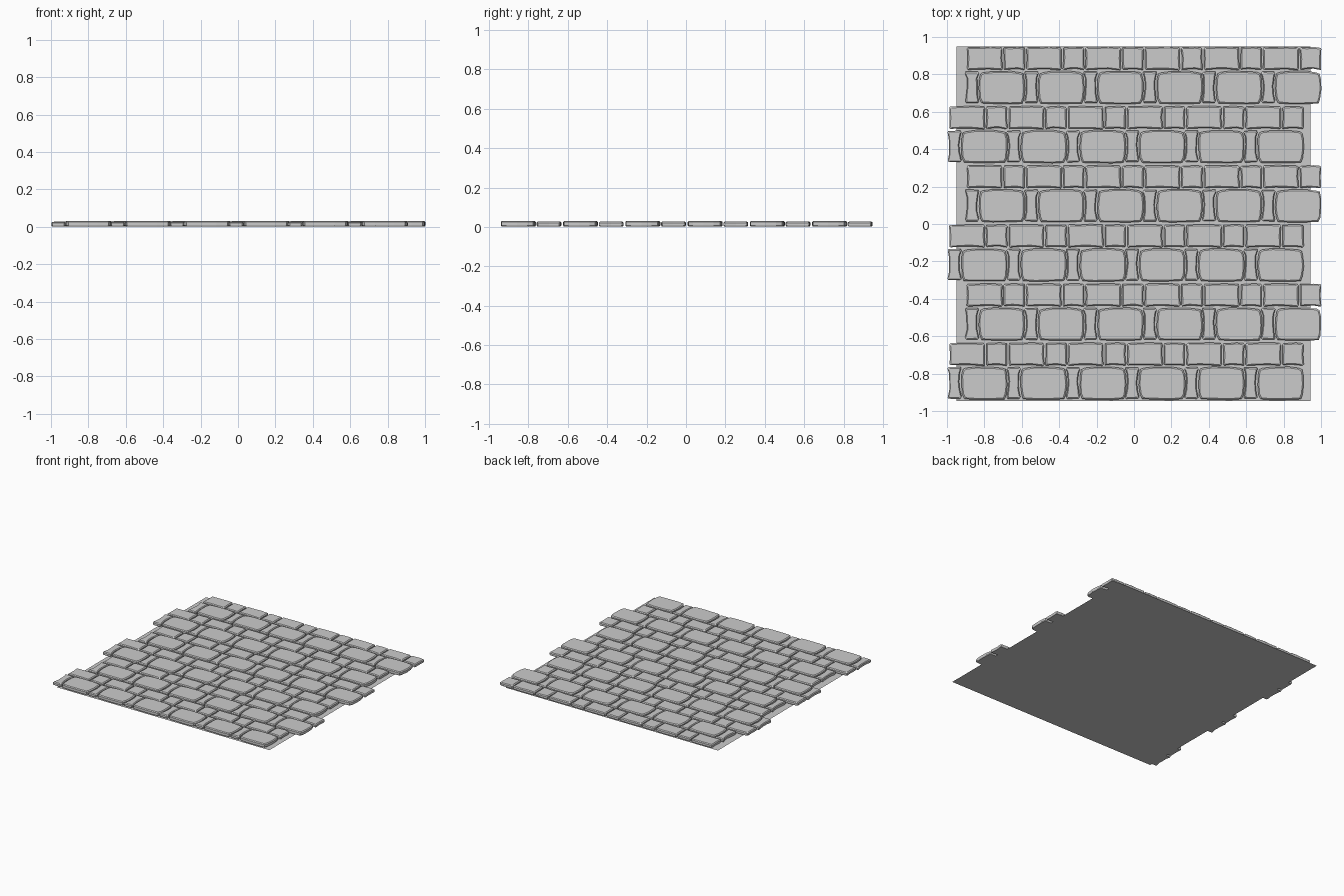
import bpy, bmesh, random

if "Cube" in bpy.data.objects:
    bpy.data.objects.remove(bpy.data.objects["Cube"])

random.seed(4)
PITCH_X = 0.3168      # one wide + one narrow stone
PITCH_Y = 0.6325      # four courses
SHIFT = -0.094        # running-bond offset of alternate course pairs

# Outlines in a -1..1 box, counter-clockwise
BIG = [(-.88, -.97), (-.4, -1), (.4, -1), (.88, -.97), (.96, -.7), (1, -.1),
       (.98, .5), (.92, .84), (.8, .92), (.4, .99), (-.4, .99), (-.8, .92),
       (-.93, .84), (-.98, .5), (-1, -.1), (-.96, -.7)]
WAIST = [(-.85, -1), (.85, -1), (1, -.9), (.78, -.4), (.72, .1), (.8, .6),
         (1, .9), (.9, 1), (-.9, 1), (-1, .9), (-.8, .6), (-.72, .1),
         (-.78, -.4), (-1, -.9)]
BLOCK = [(-.95, -.97), (-.3, -.92), (.3, -.92), (.95, -1), (1, -.9), (.97, 0),
         (.99, .85), (.94, .95), (.3, 1), (-.3, .98), (-.95, .96), (-1, .85),
         (-.98, 0), (-1, -.9)]


def add_stone(bm, outline, cx, cy, w, h, top):
    """Slab with a chamfered upper rim and a slightly tucked lower rim."""
    jit = [(random.uniform(-.002, .002), random.uniform(-.0015, .0015)) for _ in outline]
    rings = []
    for z, inset in ((0.002, .004), (0.008, 0), (top - .006, 0), (top, .007)):
        sx, sy = w / 2 - inset, h / 2 - inset
        rings.append([bm.verts.new((cx + x * sx + jx, cy + y * sy + jy, z))
                      for (x, y), (jx, jy) in zip(outline, jit)])
    n = len(outline)
    for a, b in zip(rings, rings[1:]):
        for i in range(n):
            j = (i + 1) % n
            bm.faces.new((a[i], a[j], b[j], b[i]))
    bm.faces.new(rings[0][::-1])
    bm.faces.new(rings[-1])


def finish(bm, name):
    me = bpy.data.meshes.new(name)
    bm.to_mesh(me)
    bm.free()
    ob = bpy.data.objects.new(name, me)
    bpy.context.collection.objects.link(ob)


# Stone courses: each pair is a small-block course above a large-slab course
for pair in range(6):
    dx = SHIFT if pair % 2 else 0
    dy = -PITCH_Y / 2 * pair
    small, large = bmesh.new(), bmesh.new()
    for k in range(6):
        x = dx + PITCH_X * k
        add_stone(small, BLOCK, x - .798, dy + .885, .190, .124, .028)
        add_stone(small, BLOCK, x - .640, dy + .885, .113, .122, .027)
        add_stone(large, WAIST, x - .866, dy + .731, .074, .168, .027)
        add_stone(large, BIG, x - .706, dy + .730, .247, .176, .031)
    finish(small, f"small_block_course_{pair + 1}")
    finish(large, f"large_slab_course_{pair + 1}")

# Mortar bed sheet under the stones
bed = bmesh.new()
bed.faces.new([bed.verts.new(p) for p in
               ((-.95, -.947, 0), (.943, -.947, 0), (.943, .95, 0), (-.95, .95, 0))])
finish(bed, "mortar_bed")
